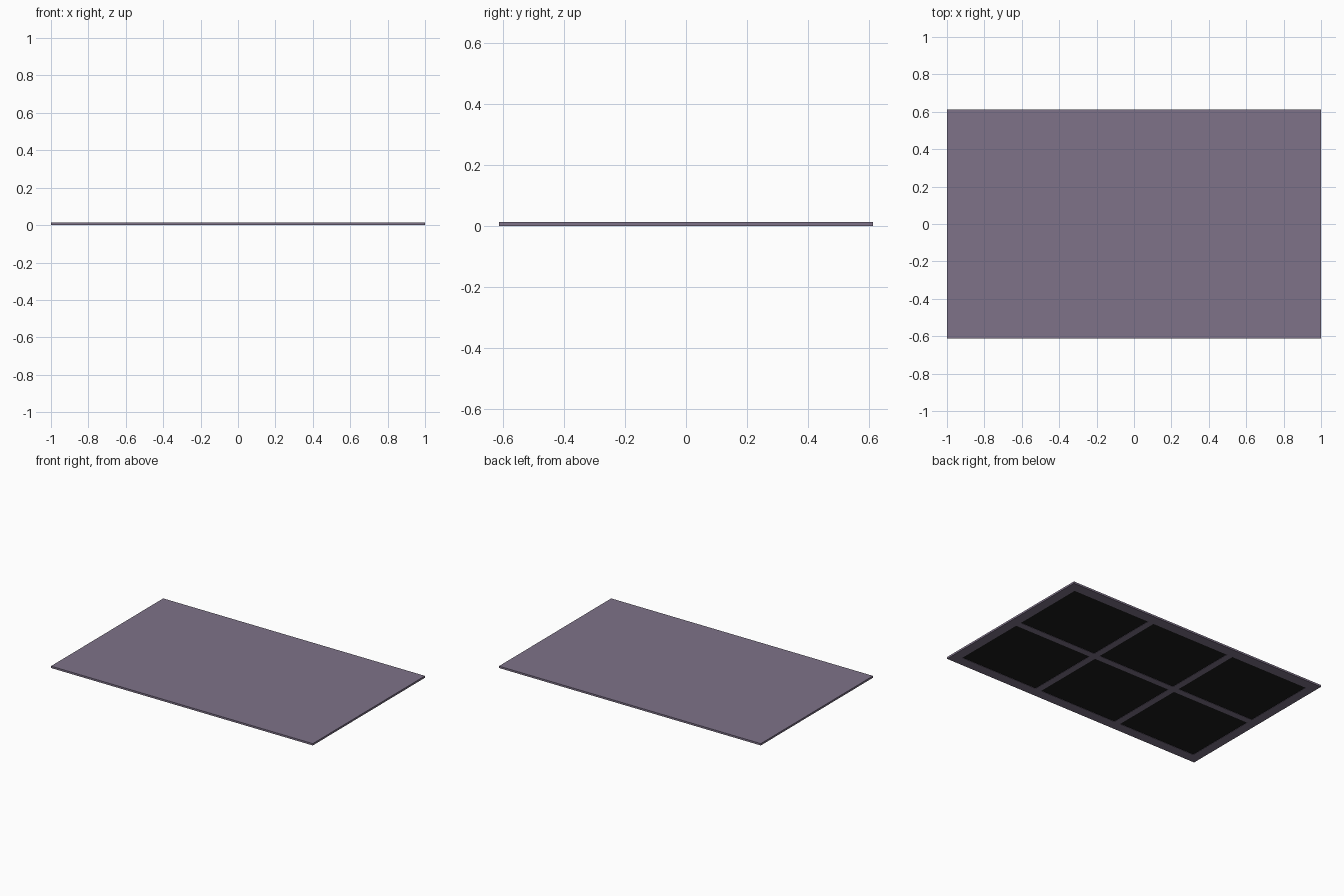
import bpy

if "Cube" in bpy.data.objects:
    bpy.data.objects.remove(bpy.data.objects["Cube"])

L, W, H = 2.0, 1.224, 0.013        # overall size
BX, BY, BAR = 0.065, 0.07, 0.045   # rim widths and divider width
SKIN = 0.004                       # thickness of the top sheet


def material(name, rgb):
    m = bpy.data.materials.new(name)
    m.diffuse_color = (*rgb, 1)
    m.use_nodes = True
    m.node_tree.nodes["Principled BSDF"].inputs["Base Color"].default_value = m.diffuse_color
    return m


purple = material("muted_purple", (0.21, 0.17, 0.25))
black = material("black", (0.012, 0.012, 0.013))


def box(name, x0, x1, y0, y1, z0, z1, mat):
    bpy.ops.mesh.primitive_cube_add(size=1, location=((x0 + x1) / 2, (y0 + y1) / 2, (z0 + z1) / 2))
    o = bpy.context.object
    o.name = name
    o.scale = (x1 - x0, y1 - y0, z1 - z0)
    bpy.ops.object.transform_apply(location=False, rotation=False, scale=True)
    o.data.materials.append(mat)
    return o


# Solid board
board = box("board", -L / 2, L / 2, -W / 2, W / 2, 0, H, purple)

# Six shallow pockets underneath, each lined with a dark panel
pw = (L - 2 * BX - 2 * BAR) / 3
ph = (W - 2 * BY - BAR) / 2
for i in range(3):
    for j in range(2):
        x = -L / 2 + BX + i * (pw + BAR)
        y = -W / 2 + BY + j * (ph + BAR)
        cutter = box("pocket_cutter", x, x + pw, y, y + ph, -0.01, 0.004, purple)
        cut = board.modifiers.new("pocket", 'BOOLEAN')
        cut.object, cut.operation, cut.solver = cutter, 'DIFFERENCE', 'EXACT'
        bpy.context.view_layer.objects.active = board
        bpy.ops.object.modifier_apply(modifier=cut.name)
        bpy.data.objects.remove(cutter)
        box("dark_panel", x, x + pw, y, y + ph, 0.002, 0.005, black)
